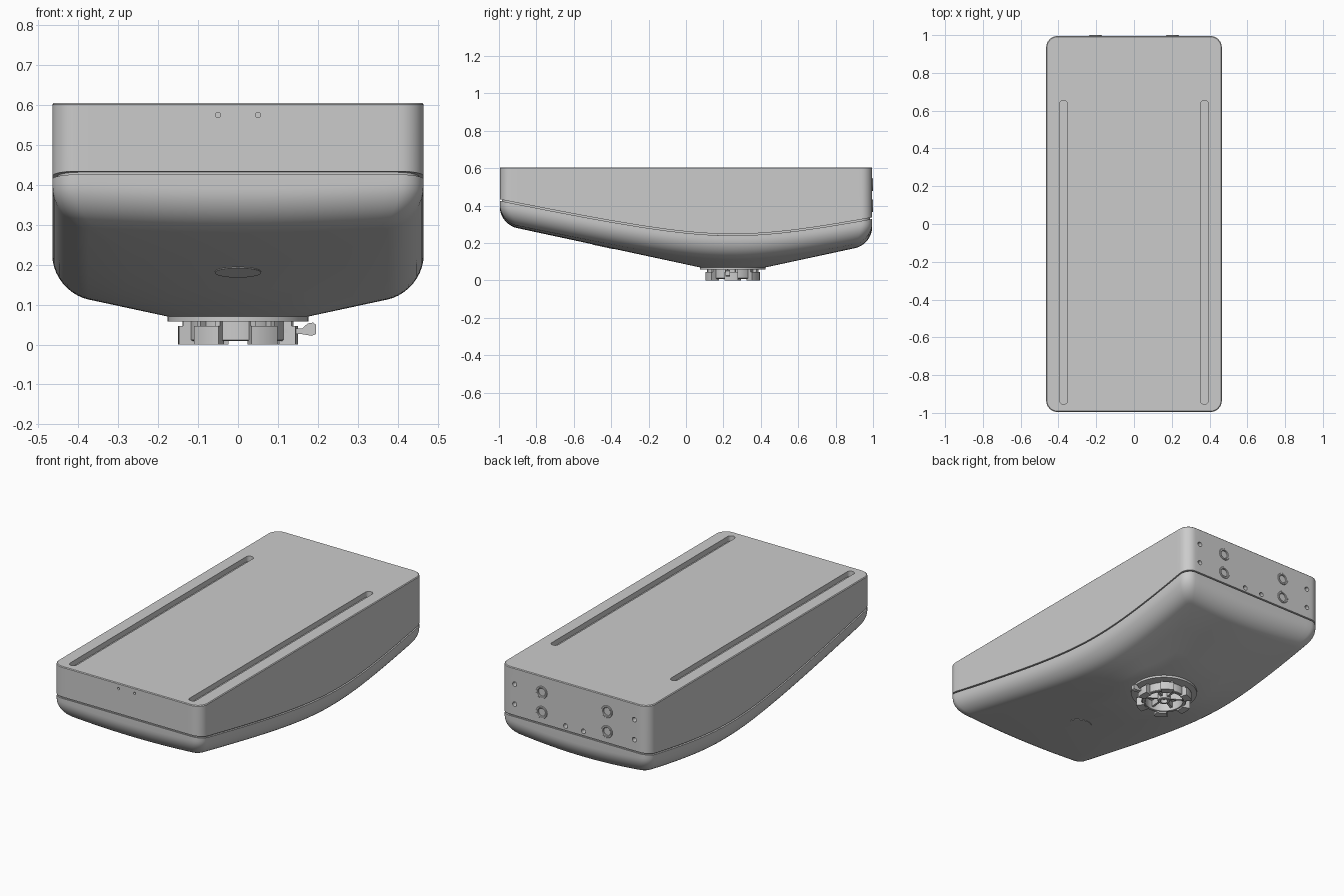
import bpy, bmesh, math
from mathutils import Matrix, Vector

if "Cube" in bpy.data.objects:
    bpy.data.objects.remove(bpy.data.objects["Cube"])

HX, HY, TOP = 0.465, 0.995, 0.605
CY = 0.25                      # y of the mount axis


def finish(name, bm, angle=30):
    bmesh.ops.remove_doubles(bm, verts=bm.verts, dist=1e-5)
    bmesh.ops.recalc_face_normals(bm, faces=bm.faces)
    me = bpy.data.meshes.new(name)
    bm.to_mesh(me)
    bm.free()
    ob = bpy.data.objects.new(name, me)
    bpy.context.collection.objects.link(ob)
    smooth(ob, angle)
    return ob


def smooth(ob, angle=30):
    bpy.ops.object.select_all(action='DESELECT')
    ob.select_set(True)
    bpy.context.view_layer.objects.active = ob
    bpy.ops.object.shade_smooth_by_angle(angle=math.radians(angle))


def loft(bm, rings):
    """Skin a stack of equal-length closed rings and cap both ends."""
    vs = [[bm.verts.new(p) for p in r] for r in rings]
    n = len(vs[0])
    for a, b in zip(vs, vs[1:]):
        for i in range(n):
            bm.faces.new((a[i], a[(i + 1) % n], b[(i + 1) % n], b[i]))
    bm.faces.new(vs[0])
    bm.faces.new(vs[-1][::-1])


def rrect(hx, hy, r, nx=24, ny=56, nc=8):
    pts = []
    signs = [(1, 1), (-1, 1), (-1, -1), (1, -1)]
    for k, (sx, sy) in enumerate(signs):
        for i in range(nc + 1):
            a = math.pi / 2 * (k + i / nc)
            pts.append(Vector((sx * (hx - r) + r * math.cos(a), sy * (hy - r) + r * math.sin(a))))
        tx, ty = signs[(k + 1) % 4]
        a = math.pi / 2 * (k + 1)
        end = Vector((tx * (hx - r) + r * math.cos(a), ty * (hy - r) + r * math.sin(a)))
        start, n = pts[-1].copy(), (nx, ny)[k % 2]
        pts += [start.lerp(end, j / n) for j in range(1, n)]
    return pts


def cone_z(x, y):
    return 0.07 + 0.215 * (math.hypot(x, y - CY) - 0.175)


def seam_z(y):
    return cone_z(HX, y) + 0.112


def body_ring(inset, zfun):
    r = max(0.06 - 0.4 * inset, 0.02)
    return [(p.x, p.y, zfun(p.x, p.y)) for p in rrect(HX - inset, HY - inset, r)]


def cyl(bm, r, depth, mat, seg=32):
    bmesh.ops.create_cone(bm, cap_ends=True, segments=seg, radius1=r, radius2=r, depth=depth, matrix=mat)


def arc_block(bm, r0, r1, a0, a1, z0, z1, n=8):
    """Sector of a ring about the mount axis (angles in degrees)."""
    rings = []
    for i in range(n + 1):
        a = math.radians(a0 + (a1 - a0) * i / n)
        c, s = math.cos(a), math.sin(a)
        rings.append([(r * c, CY + r * s, z) for r, z in ((r0, z0), (r1, z0), (r1, z1), (r0, z1))])
    loft(bm, rings)


def lathe(bm, profile, mat, n=32):
    rings = []
    for r, h in profile:
        rings.append([mat @ Vector((r * math.cos(2 * math.pi * i / n), r * math.sin(2 * math.pi * i / n), h))
                      for i in range(n)])
    loft(bm, rings)


# upper housing: flat top, straight walls, curved lower edge with a recessed tongue
bm = bmesh.new()
loft(bm, [body_ring(0.004, lambda x, y: TOP),
          body_ring(0, lambda x, y: TOP - 0.004),
          body_ring(0, lambda x, y: seam_z(y) + 0.004),
          body_ring(0.012, lambda x, y: seam_z(y) + 0.004),
          body_ring(0.012, lambda x, y: seam_z(y) - 0.012)])
upper = finish("upper_housing", bm)

# cutters: top slots, rear connector pockets, screw holes, front indicator holes
bm = bmesh.new()
back = Matrix.Rotation(-math.pi / 2, 4, 'X')    # local z points to +y
for s in (-1, 1):
    slot = rrect(0.021, 0.805, 0.0209, 1, 1, 8)
    loft(bm, [[(p.x + s * 0.373, p.y - 0.15, z) for p in slot] for z in (TOP - 0.03, TOP + 0.03)])
    holes = [(0.05, -HY, 0.575, 0.0065), (0.056, HY, 0.362, 0.013)]
    for z in (0.513, 0.4):
        holes += [(0.374, HY, z, 0.013), (0.204, HY, z, 0.030)]
    for x, y, z, r in holes:
        cyl(bm, r, 0.06, Matrix.Translation((s * x, y, z)) @ back, 24)
cutter = finish("housing_cutter", bm)
cutter.hide_render = True
mod = upper.modifiers.new("cut", 'BOOLEAN')
mod.operation, mod.solver, mod.object = 'DIFFERENCE', 'EXACT', cutter
bpy.context.view_layer.objects.active = upper
bpy.ops.object.modifier_apply(modifier=mod.name)
bpy.data.objects.remove(cutter)
smooth(upper)

# lower cover: filleted rim running into a shallow cone around the mount
bm = bmesh.new()
R = 0.09
rings = [body_ring(0.013, lambda x, y: seam_z(y) - 0.004),
         body_ring(0, lambda x, y: seam_z(y) - 0.004)]
for i in range(11):
    t = math.pi / 2 * i / 10
    off = R * (1 - math.sin(t))
    rings.append(body_ring(R * (1 - math.cos(t)), lambda x, y: cone_z(x, y) + off))
last = rings[-1]
for f in (0.66, 0.33, 0):
    ring = []
    for x, y, z in last:
        d = math.hypot(x, y - CY)
        k = (0.17 + (d - 0.17) * f) / d
        ring.append((x * k, CY + (y - CY) * k, cone_z(x * k, CY + (y - CY) * k)))
    rings.append(ring)
loft(bm, rings)
finish("lower_cover", bm)

# round cap set almost flush in the sloping underside
bm = bmesh.new()
cyl(bm, 0.058, 0.006, Matrix.Translation((0, -0.445, cone_z(0, -0.445) + 0.001))
    @ Matrix.Rotation(-math.atan(0.215), 4, 'X'), 48)
finish("underside_cap", bm)

# rear connectors: flanged sockets
for sx, side in ((-1, "left"), (1, "right")):
    for z, level in ((0.513, "upper"), (0.4, "lower")):
        bm = bmesh.new()
        lathe(bm, [(0.034, -0.003), (0.034, 0.003), (0.032, 0.005), (0.025, 0.005), (0.022, 0.002),
                   (0.021, -0.016), (0.012, -0.016), (0.011, -0.006), (0.004, -0.006)],
              Matrix.Translation((sx * 0.204, HY, z)) @ back)
        finish(f"rear_connector_{side}_{level}", bm)

# mount flange against the cover
bm = bmesh.new()
cyl(bm, 0.176, 0.012, Matrix.Translation((0, CY, 0.064)), 64)
finish("mount_flange", bm)

# mount ring with six locking lugs
bm = bmesh.new()
lathe(bm, [(0.12, 0.059), (0.12, 0.012), (0.116, 0.009), (0.102, 0.009), (0.1, 0.012), (0.1, 0.059)],
      Matrix.Translation((0, CY, 0)), 48)
finish("mount_ring", bm)
bm = bmesh.new()
for k in range(6):
    a = 57 + 60 * k
    arc_block(bm, 0.108, 0.15, a - 14, a + 14, 0, 0.046)
    arc_block(bm, 0.108, 0.14, a - 14, a - 9, 0.044, 0.06)
    arc_block(bm, 0.108, 0.14, a + 9, a + 14, 0.044, 0.06)
finish("mount_lugs", bm)

# hub and radial ribs inside the ring
bm = bmesh.new()
lathe(bm, [(0.034, 0.06), (0.034, 0.014), (0.031, 0.011), (0.02, 0.011), (0.018, 0.03)],
      Matrix.Translation((0, CY, 0)))
for k in range(6):
    bmesh.ops.create_cube(bm, size=1, matrix=Matrix.Translation((0, CY, 0)) @ Matrix.Rotation(
        math.radians(27 + 60 * k), 4, 'Z') @ Matrix.Translation((0.067, 0, 0.042))
        @ Matrix.Diagonal((0.08, 0.012, 0.036, 1)))
finish("mount_hub", bm)

# release lever sticking out to the right
bm = bmesh.new()
side = [(0.11, 0.03), (0.16, 0.026), (0.185, 0.022), (0.195, 0.026), (0.195, 0.05),
        (0.188, 0.055), (0.175, 0.053), (0.16, 0.04), (0.11, 0.04)]
loft(bm, [[(x, y, z) for x, z in side] for y in (0.212, 0.234)])
finish("release_lever", bm)
